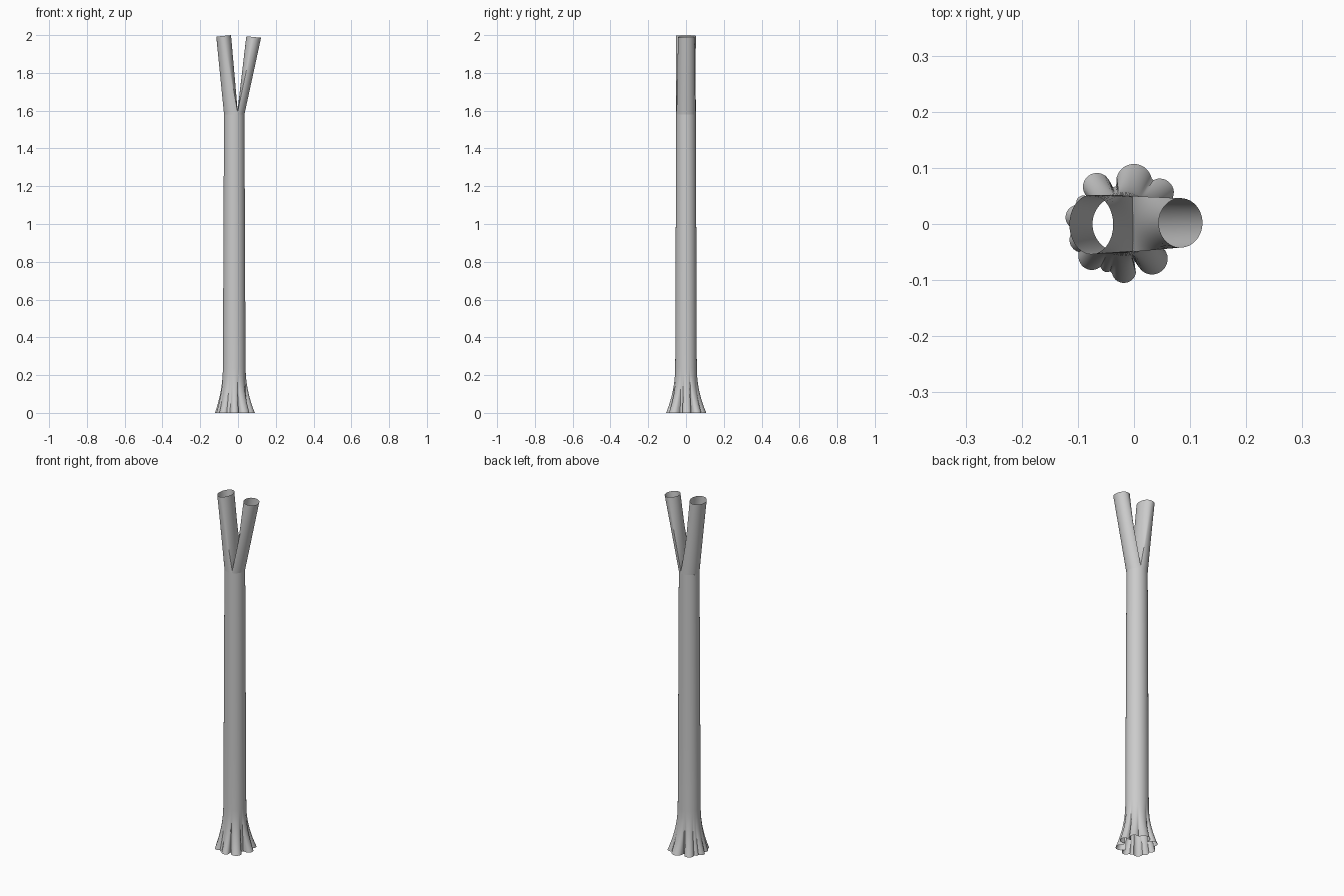
import bpy, bmesh, math
from mathutils import Vector

if "Cube" in bpy.data.objects:
    bpy.data.objects.remove(bpy.data.objects["Cube"])

N = 144                 # points round the trunk
CX = -0.02              # trunk axis
TOP = 1.58              # fork height
RX, RY = 0.054, 0.052   # trunk half-widths at the fork


def loft(name, rings):
    """Open tube through a list of equal-length rings."""
    bm = bmesh.new()
    rows = [[bm.verts.new(p) for p in ring] for ring in rings]
    for a, b in zip(rows, rows[1:]):
        for i in range(len(a)):
            j = (i + 1) % len(a)
            bm.faces.new((a[i], a[j], b[j], b[i]))
    bmesh.ops.recalc_face_normals(bm, faces=bm.faces)
    me = bpy.data.meshes.new(name)
    bm.to_mesh(me)
    bm.free()
    ob = bpy.data.objects.new(name, me)
    bpy.context.collection.objects.link(ob)
    bpy.context.view_layer.objects.active = ob
    ob.select_set(True)
    bpy.ops.object.shade_smooth_by_angle(angle=math.radians(40))
    ob.select_set(False)
    return ob


# Root lobes at ground level: x, y, radius
LOBES = [(0.0, 0.075, 0.032), (-0.066, 0.066, 0.025), (0.046, 0.056, 0.025),
         (0.032, -0.062, 0.028), (-0.018, -0.083, 0.022), (-0.075, -0.058, 0.024),
         (-0.1, 0.012, 0.022), (-0.092, -0.028, 0.023), (-0.09, 0.038, 0.013),
         (-0.048, -0.075, 0.011), (0.065, 0.004, 0.024)]


def root_radius(a):
    """Far hit of a ray from the trunk axis with the root lobes."""
    d = Vector((math.cos(a), math.sin(a)))
    best = 0.068
    for x, y, r in LOBES:
        c = Vector((x - CX, y))
        along = c.dot(d)
        gap = r * r - (c.length_squared - along * along)
        if along > 0 and gap > 0:
            best = max(best, along + math.sqrt(gap))
    return best


# Trunk with flared, lobed foot
trunk = []
for z in [0.0, 0.02, 0.04, 0.06, 0.08, 0.1, 0.12, 0.14, 0.17, 0.2, 0.24, 0.6, 1.1, TOP]:
    grow = 1 - z / TOP
    f = max(0, 1 - z / 0.24) ** 2
    ring = []
    for i in range(N):
        a = 2 * math.pi * i / N
        rx, ry = RX + 0.007 * grow, RY + 0.006 * grow
        r = rx * ry / math.hypot(ry * math.cos(a), rx * math.sin(a))
        r += (root_radius(a) - r) * f
        ring.append((CX + r * math.cos(a), r * math.sin(a), z))
    trunk.append(ring)
loft("trunk", trunk)


def branch(name, chord, side, centre, radii, z_top, tilt):
    """Loft from the part of the trunk rim on one side of a chord to a round end."""
    half = math.acos((chord - CX) / RX)
    if side < 0:
        half = math.pi - half
    mid = 0 if side > 0 else math.pi
    n, m = 40, 24
    base, end = [], []
    for i in range(n + m):
        if i < n:
            t = i / n
            a = mid - half + 2 * half * t
            base.append(Vector((CX + RX * math.cos(a), RY * math.sin(a), TOP)))
            e = mid - 1.6 + 3.2 * t
        else:
            t = (i - n) / m
            y = RY * math.sin(mid + half)
            base.append(Vector((chord, y * (1 - 2 * t), TOP)))
            e = mid + 1.6 + (2 * math.pi - 3.2) * t
        x = radii[0] * math.cos(e)
        end.append(Vector((centre[0] + x, centre[1] + radii[1] * math.sin(e),
                           z_top + tilt * x)))
    loft(name, [[p.lerp(q, k / 8) for p, q in zip(base, end)] for k in range(9)])


# Two forked branches, open at the top
branch("left_branch", 0.0, -1, (-0.076, -0.001), (0.039, 0.053), 1.996, 0.1)
branch("right_branch", -0.005, 1, (0.083, 0.002), (0.039, 0.044), 1.99, -0.1)
